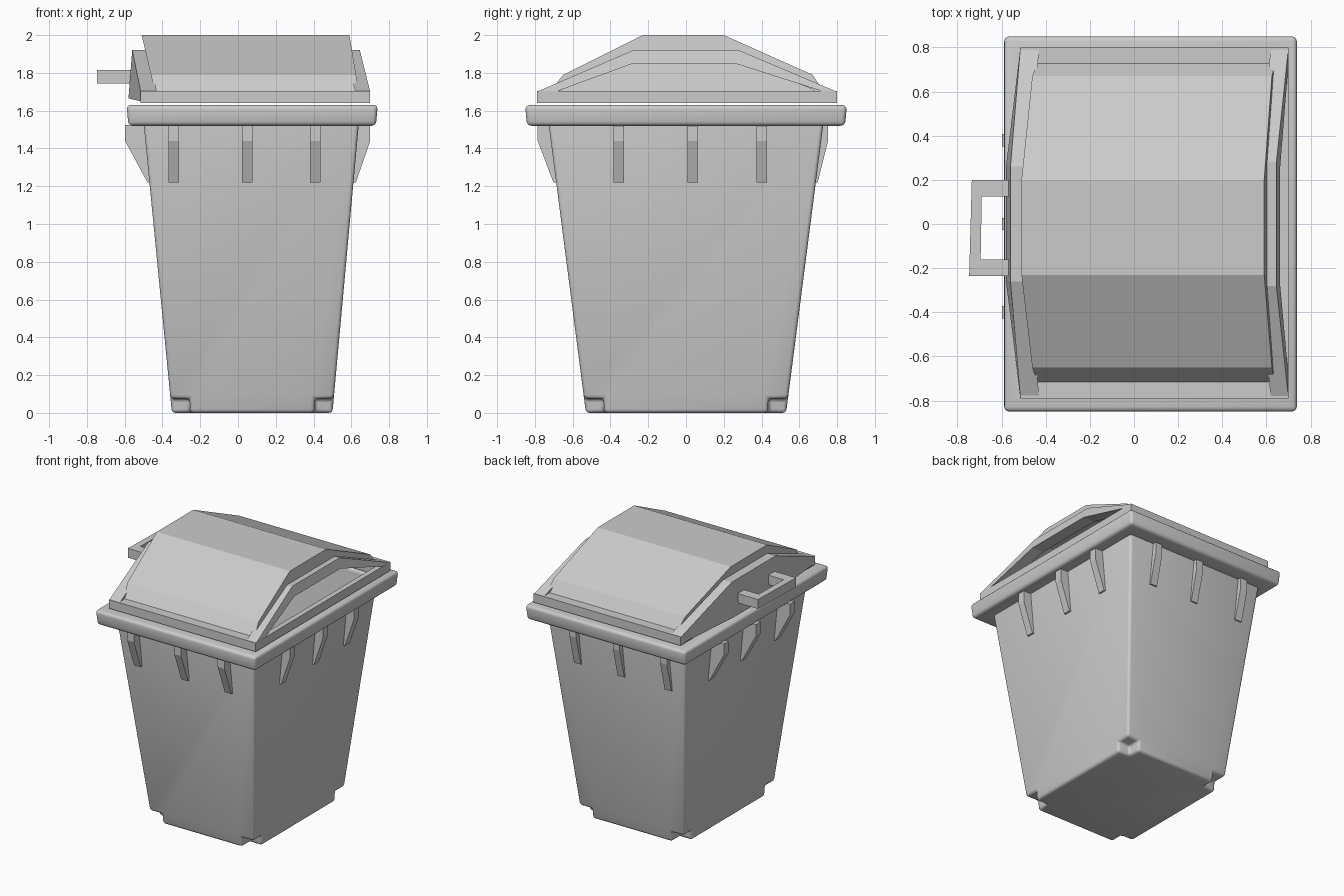
import bpy, bmesh, math

if "Cube" in bpy.data.objects:
    bpy.data.objects.remove(bpy.data.objects["Cube"])

grey = bpy.data.materials.new("bin_grey")
grey.diffuse_color = (0.6, 0.6, 0.6, 1)
grey.use_nodes = True
grey.node_tree.nodes["Principled BSDF"].inputs["Base Color"].default_value = grey.diffuse_color


def loft(name, loops, ring=False, cyclic=True):
    """Skin equal-length point loops; ring joins last to first, otherwise ends are capped."""
    bm = bmesh.new()
    rows = [[bm.verts.new(p) for p in loop] for loop in loops]
    n = len(rows[0])
    pairs = list(zip(rows, rows[1:])) + ([(rows[-1], rows[0])] if ring else [])
    for a, b in pairs:
        for i in range(n if cyclic else n - 1):
            j = (i + 1) % n
            bm.faces.new((a[i], a[j], b[j], b[i]))
    if not ring:
        bm.faces.new(rows[0])
        bm.faces.new(rows[-1])
    bmesh.ops.recalc_face_normals(bm, faces=bm.faces)
    mesh = bpy.data.meshes.new(name)
    bm.to_mesh(mesh)
    bm.free()
    mesh.materials.append(grey)
    ob = bpy.data.objects.new(name, mesh)
    bpy.context.collection.objects.link(ob)
    return ob


def rect(x0, x1, y0, y1, z):
    return [(x0, y0, z), (x1, y0, z), (x1, y1, z), (x0, y1, z)]


def apply(ob, mod):
    bpy.ops.object.select_all(action='DESELECT')
    bpy.context.view_layer.objects.active = ob
    ob.select_set(True)
    bpy.ops.object.modifier_apply(modifier=mod.name)


def cut(ob, cutter):
    mod = ob.modifiers.new("cut", 'BOOLEAN')
    mod.operation = 'DIFFERENCE'
    mod.solver = 'EXACT'
    mod.object = cutter
    apply(ob, mod)
    bpy.data.objects.remove(cutter)


def bevel(ob, width, segments=3):
    mod = ob.modifiers.new("bevel", 'BEVEL')
    mod.width = width
    mod.segments = segments
    mod.limit_method = 'ANGLE'
    mod.angle_limit = math.radians(40)
    apply(ob, mod)
    bpy.ops.object.shade_smooth_by_angle(angle=math.radians(35))


# Tapered body with notched bottom corners, hollow inside
body = loft("body", [rect(-.35, .50, -.53, .53, 0), rect(-.505, .645, -.735, .735, 1.59)])
for x0, x1 in ((-.6, -.255), (.405, .8)):
    for y0, y1 in ((-.8, -.435), (.435, .8)):
        cut(body, loft("notch_cutter", [rect(x0, x1, y0, y1, -.2), rect(x0, x1, y0, y1, .075)]))
bevel(body, .02)
cut(body, loft("inside_cutter", [rect(-.32, .47, -.50, .50, .11), rect(-.478, .618, -.71, .71, 1.7)]))

# Thick rim around the top of the body
rim = loft("rim", [rect(-.58, .73, -.842, .842, 1.52), rect(-.59, .74, -.852, .852, 1.63),
                   rect(-.465, .605, -.695, .695, 1.63), rect(-.465, .605, -.695, .695, 1.52)], ring=True)
bevel(rim, .022)


# Tapered ribs below the rim, three on each side: (axis, sign, wall top, wall low, tip, centres)
def rib(name, axis, sign, top, low, tip, centre):
    prof = [(top - .015, 1.525), (tip, 1.525), (tip, 1.44), (low + .012, 1.22), (low - .015, 1.22)]
    loops = []
    for s in (centre - .028, centre + .028):
        loops.append([(sign * d, s, z) if axis == 0 else (s, sign * d, z) for d, z in prof])
    loft(name, loops)


for side, axis, sign, top, low, tip, centres in (
        ("front", 1, -1, .73, .69, .785, (-.34, .05, .41)),
        ("back", 1, 1, .73, .685, .752, (-.34, .05, .41)),
        ("right", 0, 1, .64, .612, .70, (-.355, .035, .40)),
        ("left", 0, -1, .50, .467, .598, (-.40, 0, .38))):
    for i, c in enumerate(centres):
        rib(f"{side}_rib_{i + 1}", axis, sign, top, low, tip, c)

# Lid base frame
loft("lid_frame", [rect(-.515, .70, -.79, .80, 1.64), rect(-.515, .70, -.79, .80, 1.705),
                   rect(-.45, .66, -.69, .69, 1.705), rect(-.45, .66, -.69, .69, 1.64)], ring=True)

# Lid hood: arched shell, closed on the left and open on the right
OUTER = [(-.73, 1.66), (-.72, 1.70), (-.65, 1.79), (-.23, 2.0),
         (.20, 2.0), (.67, 1.79), (.73, 1.70), (.735, 1.66)]
INNER = [(-.69, 1.65), (-.68, 1.70), (-.62, 1.73), (-.25, 1.88),
         (.23, 1.88), (.63, 1.73), (.69, 1.70), (.69, 1.65)]


def left_x(z):
    return -.44 - .07 * (z - 1.7) / .3


def right_x(z):
    return .64 - .05 * (z - 1.7) / .3


loft("lid_hood", [[(left_x(z) + .03, y, z) for y, z in INNER],
                  [(right_x(z), y, z) for y, z in INNER],
                  [(right_x(z), y, z) for y, z in OUTER],
                  [(left_x(z), y, z) for y, z in OUTER]], cyclic=False)

# Sloping arch framing the opening on the right
arch = []
for (yo, zo), (yi, zi) in (((-.79, 1.70), (-.69, 1.70)), ((-.28, 1.92), (-.28, 1.85)),
                           ((.28, 1.92), (.26, 1.85)), ((.80, 1.70), (.73, 1.70))):
    back = .62 - .05 * (zo - 1.7) / .22
    arch.append([(.70 - .25 * (zo - 1.7), yo, zo), (.70 - .25 * (zi - 1.7), yi, zi),
                 (back, yi, zi), (back, yo, zo)])
loft("opening_arch", arch)

# Left end panel, bulging outwards in the middle
panel = []
for y, z0, z1, x0, x1, xi in ((-.79, 1.65, 1.70, -.515, -.515, -.43), (-.26, 1.665, 1.92, -.58, -.56, -.47),
                              (.26, 1.665, 1.92, -.58, -.56, -.47), (.80, 1.65, 1.70, -.515, -.515, -.43)):
    panel.append([(x0, y, z0), (x1, y, z1), (xi, y, z1), (xi, y, z0)])
loft("left_end_panel", panel)

# Squared loop handle
path = [((-.55, .20), (-.55, .125)), ((-.735, .20), (-.69, .125)),
        ((-.747, -.235), (-.695, -.16)), ((-.55, -.235), (-.55, -.16))]
loft("handle", [[(*a, 1.745), (*a, 1.815), (*b, 1.815), (*b, 1.745)] for a, b in path])
